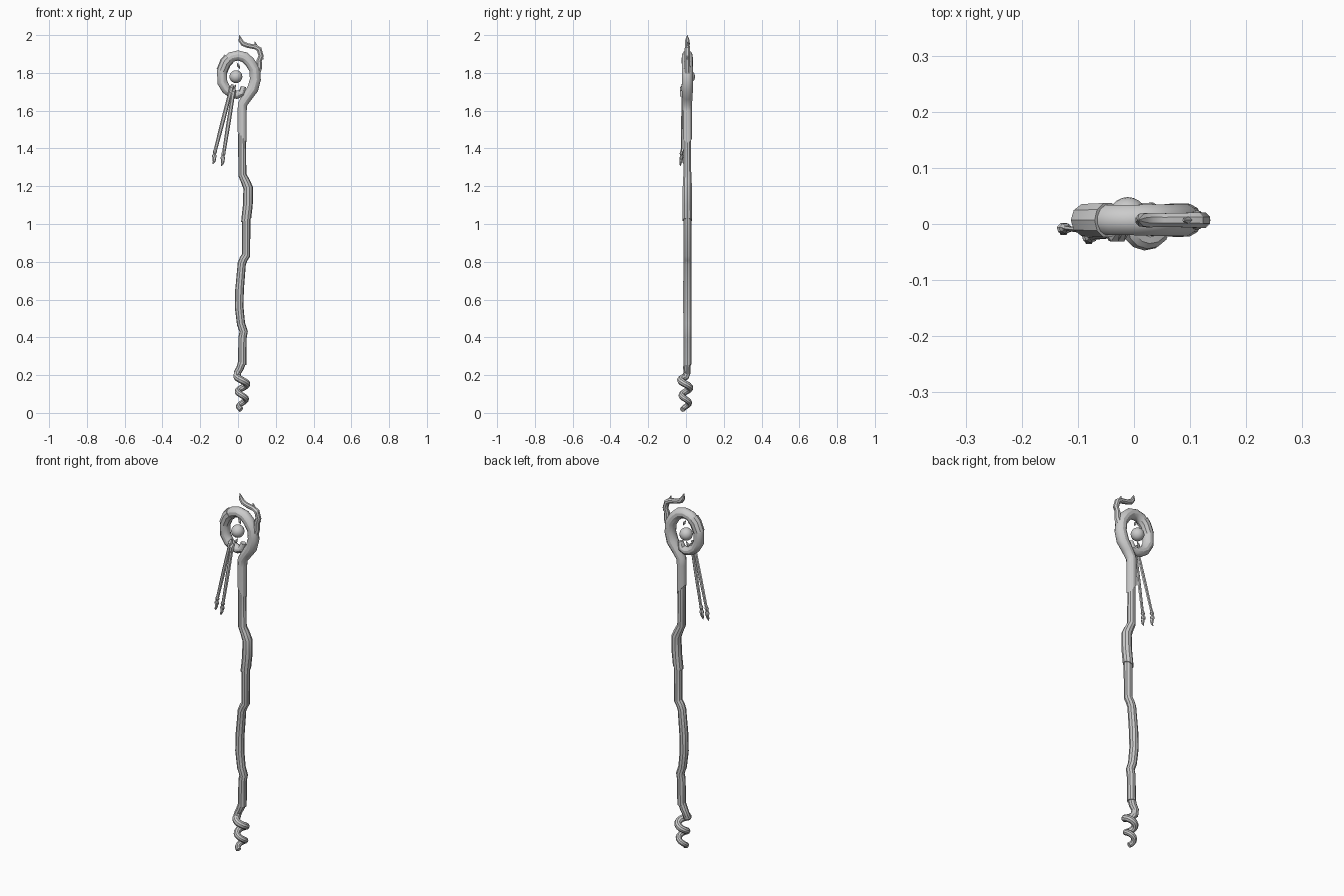
import bpy, bmesh, math
from mathutils import Vector

Y0 = 0.007  # depth of the staff plane


def finish(name, bm, angle=30):
    bmesh.ops.recalc_face_normals(bm, faces=bm.faces)
    me = bpy.data.meshes.new(name)
    bm.to_mesh(me)
    bm.free()
    ob = bpy.data.objects.new(name, me)
    bpy.context.collection.objects.link(ob)
    bpy.ops.object.select_all(action='DESELECT')
    ob.select_set(True)
    bpy.context.view_layer.objects.active = ob
    bpy.ops.object.shade_smooth_by_angle(angle=math.radians(angle))
    return ob


def tube(name, pts, sides=10, flat=1.0, tilt_start=0, tilt_end=0):
    """Sweep a ring along (x, y, z, radius) points; flat scales the depth."""
    bm = bmesh.new()
    pos = [Vector(p[:3]) for p in pts]
    n, prev, rings = Vector((0, 1, 0)), None, []
    for i, p in enumerate(pos):
        a, b = pos[max(i - 1, 0)], pos[min(i + 1, len(pos) - 1)]
        if 0 < i < len(pos) - 1:
            t = ((p - a).normalized() + (b - p).normalized()).normalized()
        else:
            t = (b - a).normalized()
        if prev:
            n = prev.rotation_difference(t) @ n
        n = (n - t * n.dot(t)).normalized()
        prev, side, r = t, t.cross(n), pts[i][3]
        tilt = tilt_start if i == 0 else tilt_end if i == len(pos) - 1 else 0
        ring = []
        for k in range(sides):
            w = math.tau * (k + 0.5) / sides
            v = p + n * math.cos(w) * r * flat + side * math.sin(w) * r
            v.z += tilt * (v.x - p.x)
            ring.append(bm.verts.new(v))
        rings.append(ring)
    for lo, hi in zip(rings, rings[1:]):
        for k in range(sides):
            m = (k + 1) % sides
            bm.faces.new((lo[k], lo[m], hi[m], hi[k]))
    bm.faces.new(rings[0][::-1])
    bm.faces.new(rings[-1])
    return finish(name, bm)


def planar(pts):
    return [(x, Y0, z, r) for x, z, r in pts]


# Spiral root at the foot
root = [(0.022, Y0, 0.27, 0.021), (0.010, 0.004, 0.235, 0.020), (-0.002, 0.006, 0.215, 0.019)]
steps = 28
for i in range(steps + 1):
    f = i / steps
    w = math.pi + f * math.tau * 2.2
    rad = 0.027 * (1 - 0.35 * f)
    root.append((0.022 + rad * math.cos(w), -0.002 + rad * math.sin(w),
                 0.192 - 0.175 * f, 0.020 - 0.006 * f))
tube("spiral_root", root)

# Crooked shaft, in overlapping bark lengths
tube("lower_shaft", planar([
    (0.022, 0.255, 0.022), (0.024, 0.40, 0.022), (0.030, 0.43, 0.022), (0.016, 0.47, 0.022),
    (0.006, 0.56, 0.023), (0.008, 0.65, 0.023), (0.020, 0.79, 0.022), (0.030, 0.815, 0.022),
    (0.043, 0.835, 0.022), (0.044, 1.06, 0.022)]))
tube("middle_shaft", planar([
    (0.043, 1.02, 0.027), (0.052, 1.10, 0.026), (0.054, 1.19, 0.026),
    (0.040, 1.225, 0.024), (0.023, 1.26, 0.022), (0.021, 1.48, 0.020)]), tilt_start=0.5)

# Upper shaft curling round into the ring head
tube("ring_head", planar([
    (0.022, 1.46, 0.025), (0.022, 1.60, 0.025), (0.024, 1.635, 0.026), (0.050, 1.675, 0.028),
    (0.078, 1.715, 0.031), (0.092, 1.765, 0.030), (0.087, 1.82, 0.030), (0.062, 1.858, 0.029),
    (0.035, 1.883, 0.029), (0.0, 1.892, 0.028), (-0.035, 1.884, 0.028), (-0.062, 1.858, 0.028),
    (-0.084, 1.81, 0.028), (-0.083, 1.75, 0.028), (-0.062, 1.712, 0.026),
    (-0.035, 1.692, 0.025), (-0.005, 1.684, 0.023), (0.020, 1.692, 0.021),
    (0.029, 1.728, 0.014)]), sides=12, tilt_start=-1.2)

# Bark sheath on the left shoulder of the ring
tube("bark_sheath", planar([
    (-0.047, 1.875, 0.032), (-0.066, 1.855, 0.031), (-0.085, 1.81, 0.030)]))

# Twig branching off the ring
tube("twig", planar([
    (0.095, 1.79, 0.022), (0.112, 1.83, 0.017), (0.112, 1.865, 0.015), (0.122, 1.89, 0.015),
    (0.112, 1.925, 0.015), (0.092, 1.937, 0.014), (0.050, 1.945, 0.013),
    (0.026, 1.955, 0.014), (0.013, 1.973, 0.012), (0.007, 2.0, 0.001)]), sides=8)
for i, (a, b) in enumerate([((0.100, 1.93), (0.088, 1.965)), ((0.118, 1.89), (0.135, 1.872))]):
    tube(f"twig_thorn_{i + 1}", planar([(*a, 0.012), (*b, 0.002)]), sides=6)

# Floating orb with shards above and below
bm = bmesh.new()
bmesh.ops.create_uvsphere(bm, u_segments=20, v_segments=12, radius=0.034)
finish("orb", bm).location = (-0.011, 0.014, 1.78)
for i, (x, z, lean, size) in enumerate([(0.002, 1.838, -0.008, 0.016), (-0.020, 1.722, 0.010, 0.018)]):
    tube(f"shard_{i + 1}", [(x - lean, 0.012, z - size, 0.001), (x, 0.012, z, 0.008),
                            (x + lean, 0.012, z + size, 0.001)], sides=5)

# Hanging cords with beads and claws
cords = [((-0.035, 1.72), (-0.119, 1.395), -0.008), ((-0.024, 1.70), (-0.074, 1.385), -0.024)]
for i, (a, b, y) in enumerate(cords):
    tube(f"cord_knot_{i + 1}", [(a[0] - 0.004, -0.020, a[1] - 0.025, 0.012),
                                (a[0], -0.020, a[1], 0.013),
                                (a[0] + 0.006, -0.012, a[1] + 0.018, 0.006)], sides=6)
    tube(f"cord_{i + 1}", [(a[0], -0.018, a[1], 0.010),
                           ((a[0] + b[0]) / 2, (y - 0.018) / 2, (a[1] + b[1]) / 2, 0.011),
                           (*(b[0], y), b[1], 0.009)], sides=6, flat=0.5)
    x, z = b
    tube(f"bead_{i + 1}", [(x - 0.001, y, z + 0.004, 0.006), (x - 0.003, y, z - 0.012, 0.012),
                           (x - 0.005, y, z - 0.024, 0.007), (x - 0.006, y, z - 0.034, 0.013),
                           (x - 0.007, y, z - 0.042, 0.012)], sides=7, flat=0.8)
    tube(f"claw_{i + 1}", [(x - 0.006, y, z - 0.038, 0.010), (x - 0.006, y - 0.004, z - 0.055, 0.009),
                           (x - 0.009, y - 0.006, z - 0.068, 0.006),
                           (x - 0.014, y - 0.004, z - 0.078, 0.001)], sides=6)
